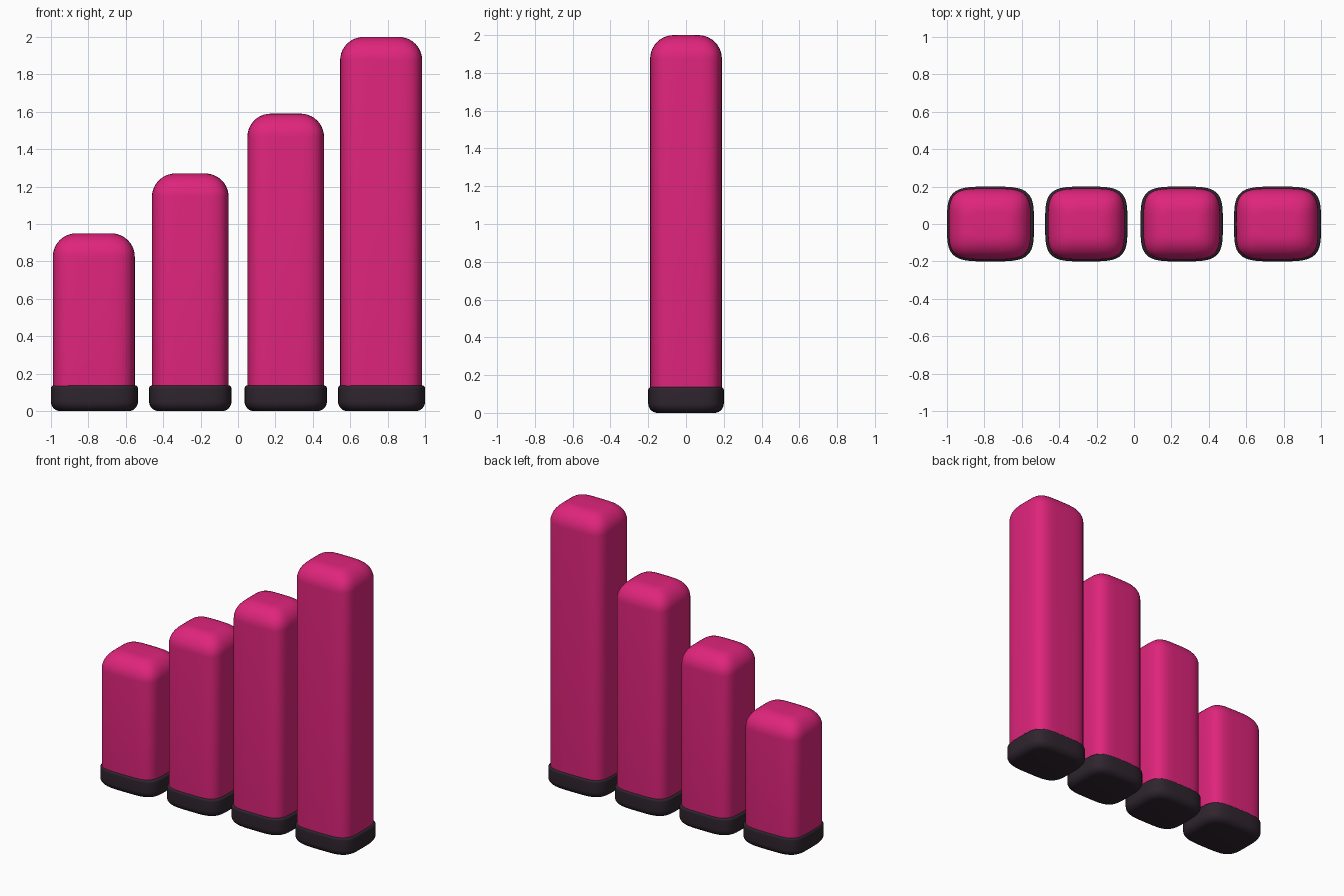
import bpy, bmesh, math

if "Cube" in bpy.data.objects:
    bpy.data.objects.remove(bpy.data.objects["Cube"])


def material(name, rgb):
    m = bpy.data.materials.new(name)
    m.diffuse_color = (*rgb, 1)
    m.use_nodes = True
    m.node_tree.nodes["Principled BSDF"].inputs["Base Color"].default_value = m.diffuse_color
    return m


PINK = material("magenta pink", (0.74, 0.018, 0.20))
DARK = material("dark plum", (0.028, 0.018, 0.027))
SIDES, STEPS = 64, 10


def power(v, e):
    return math.copysign(abs(v) ** e, v)


def soft_block(name, x0, x1, depth, z0, z1, r_bottom, r_top, squareness, mat):
    """Squircle column whose bottom and top edges are rounded over."""
    profile = []  # (inset, height)
    for i in range(STEPS + 1):
        a = math.pi / 2 * i / STEPS
        profile.append((r_bottom * (1 - math.sin(a)), z0 + r_bottom * (1 - math.cos(a))))
    for i in range(STEPS + 1):
        a = math.pi / 2 * i / STEPS
        profile.append((r_top * (1 - math.cos(a)), z1 - r_top * (1 - math.sin(a))))
    cx, hx, hy = (x0 + x1) / 2, (x1 - x0) / 2, depth / 2
    bm = bmesh.new()
    rings = []
    for inset, z in profile:
        ring = []
        for k in range(SIDES):
            t = 2 * math.pi * k / SIDES
            ring.append(bm.verts.new((cx + (hx - inset) * power(math.cos(t), 2 / squareness),
                                      (hy - inset) * power(math.sin(t), 2 / squareness), z)))
        rings.append(ring)
    for low, high in zip(rings, rings[1:]):
        for k in range(SIDES):
            n = (k + 1) % SIDES
            bm.faces.new((low[k], low[n], high[n], high[k]))
    bm.faces.new(rings[0][::-1])
    bm.faces.new(rings[-1])
    mesh = bpy.data.meshes.new(name)
    bm.to_mesh(mesh)
    bm.free()
    mesh.materials.append(mat)
    obj = bpy.data.objects.new(name, mesh)
    bpy.context.collection.objects.link(obj)
    bpy.context.view_layer.objects.active = obj
    obj.select_set(True)
    bpy.ops.object.shade_smooth_by_angle(angle=math.radians(40))
    obj.select_set(False)


# Four bars of rising height: body left/right, base left/right, top
BARS = [(-0.99, -0.552, -1.0, -0.535, 0.95),
        (-0.46, -0.05, -0.475, -0.035, 1.27),
        (0.05, 0.46, 0.035, 0.475, 1.59),
        (0.546, 0.985, 0.535, 1.0, 2.0)]

for i, (bx0, bx1, fx0, fx1, top) in enumerate(BARS, 1):
    # Coloured column
    soft_block(f"bar_{i}", bx0, bx1, 0.38, 0.10, top, 0.005, 0.125, 4.2, PINK)
    # Slightly wider dark foot
    soft_block(f"foot_{i}", fx0, fx1, 0.40, 0.0, 0.137, 0.05, 0.016, 4.0, DARK)
